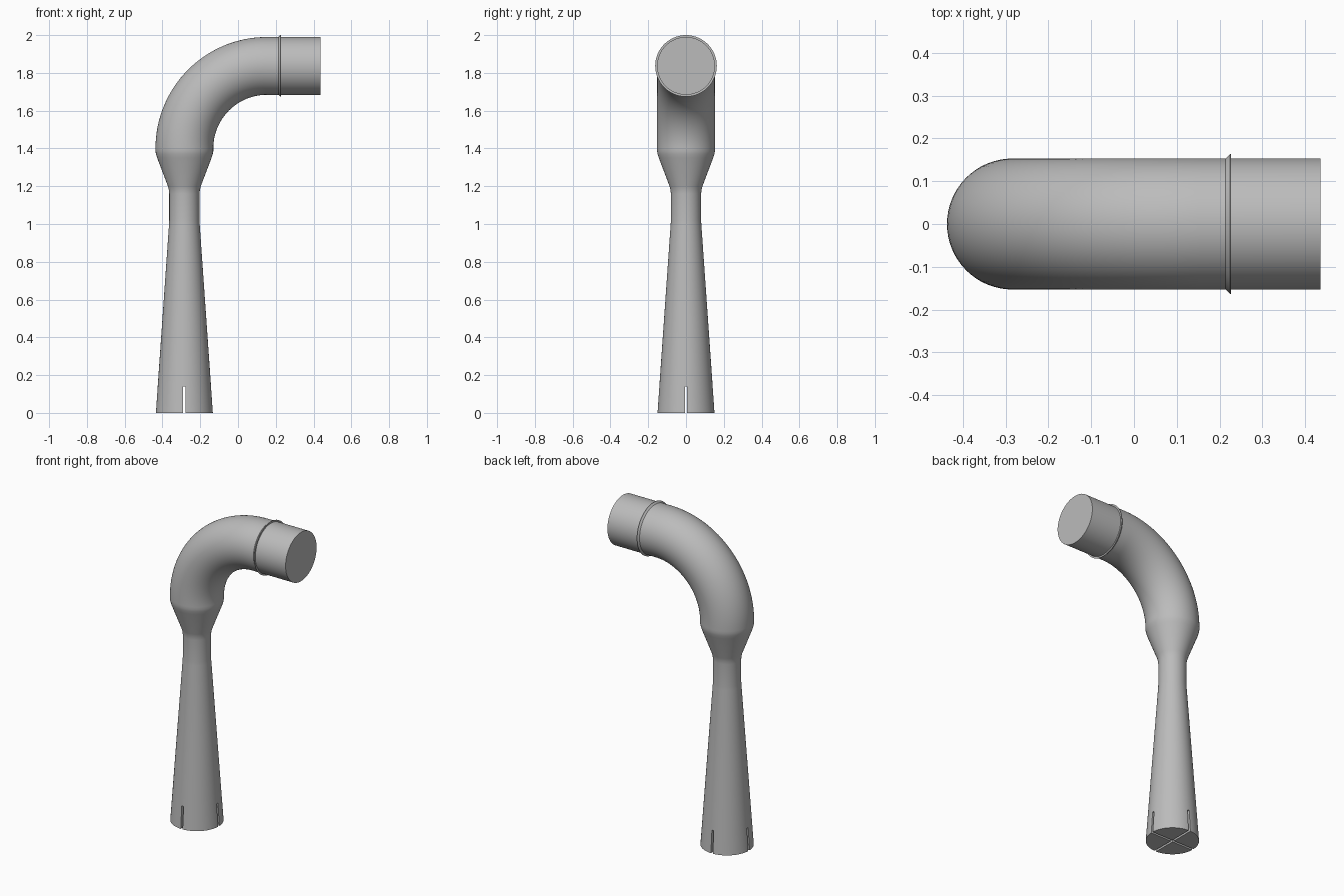
import bpy, bmesh, math
from mathutils import Vector, Matrix

if "Cube" in bpy.data.objects:
    bpy.data.objects.remove(bpy.data.objects["Cube"], do_unlink=True)

SIDES = 64
AXIS_X = -0.284
PIPE_R = 0.153
BEND_R = 0.437
BEND_Z = 1.40
TOP_Z = BEND_Z + BEND_R

grey = bpy.data.materials.new("plain grey")
grey.use_nodes = True
grey.diffuse_color = (0.5, 0.5, 0.5, 1)
grey.node_tree.nodes["Principled BSDF"].inputs["Base Color"].default_value = (0.5, 0.5, 0.5, 1)


def make_object(name, bm):
    mesh = bpy.data.meshes.new(name)
    bmesh.ops.recalc_face_normals(bm, faces=bm.faces)
    bm.to_mesh(mesh)
    bm.free()
    mesh.materials.append(grey)
    obj = bpy.data.objects.new(name, mesh)
    bpy.context.collection.objects.link(obj)
    return obj


def sweep(name, stations):
    """Capped tube through (centre, tilt, radius) stations; tilt leans the axis from +z to +x."""
    bm = bmesh.new()
    rings = []
    for centre, tilt, radius in stations:
        across = Vector((math.cos(tilt), 0, -math.sin(tilt)))
        ring = []
        for i in range(SIDES):
            a = math.tau * i / SIDES
            offset = across * math.cos(a) + Vector((0, math.sin(a), 0))
            ring.append(bm.verts.new(Vector(centre) + offset * radius))
        rings.append(ring)
    for low, high in zip(rings, rings[1:]):
        for i in range(SIDES):
            j = (i + 1) % SIDES
            bm.faces.new((low[i], low[j], high[j], high[i]))
    bm.faces.new(rings[0][::-1])
    bm.faces.new(rings[-1])
    return make_object(name, bm)


def smooth(obj):
    bpy.ops.object.select_all(action="DESELECT")
    obj.select_set(True)
    bpy.context.view_layer.objects.active = obj
    bpy.ops.object.shade_smooth_by_angle(angle=math.radians(30))


# Tapered stem, neck and reducer, then the quarter bend and the straight outlet
profile = [(0, 0.151), (0.5, 0.116), (1.0, 0.081), (1.02, 0.08), (1.16, 0.08),
           (1.18, 0.082), (1.2, 0.087), (1.35, 0.144), (1.37, 0.15), (1.385, PIPE_R)]
stations = [((AXIS_X, 0, z), 0, r) for z, r in profile]
STEPS = 32
for k in range(STEPS + 1):
    t = math.pi / 2 * k / STEPS
    centre = (AXIS_X + BEND_R * (1 - math.cos(t)), 0, BEND_Z + BEND_R * math.sin(t))
    stations.append((centre, t, PIPE_R))
stations.append(((0.436, 0, TOP_Z), math.pi / 2, PIPE_R))
pipe = sweep("bent_pipe", stations)

# Crossed slots through the foot
for name, size in (("slot_cutter_x", (0.5, 0.013, 0.28)), ("slot_cutter_y", (0.013, 0.5, 0.28))):
    bm = bmesh.new()
    bmesh.ops.create_cube(bm, size=1)
    bmesh.ops.transform(bm, verts=bm.verts,
                        matrix=Matrix.Translation((AXIS_X, 0, 0)) @ Matrix.Diagonal((*size, 1)))
    cutter = make_object(name, bm)
    cutter.hide_render = True
    cut = pipe.modifiers.new(name, "BOOLEAN")
    cut.operation = "DIFFERENCE"
    cut.solver = "EXACT"
    cut.object = cutter
    bpy.context.view_layer.objects.active = pipe
    bpy.ops.object.modifier_apply(modifier=name)
    bpy.data.objects.remove(cutter, do_unlink=True)
smooth(pipe)

# Flared stop collar on the outlet
collar = sweep("stop_collar", [((x, 0, TOP_Z), math.pi / 2, r)
                               for x, r in ((0.214, PIPE_R), (0.224, 0.163), (0.227, 0.163))])
smooth(collar)
